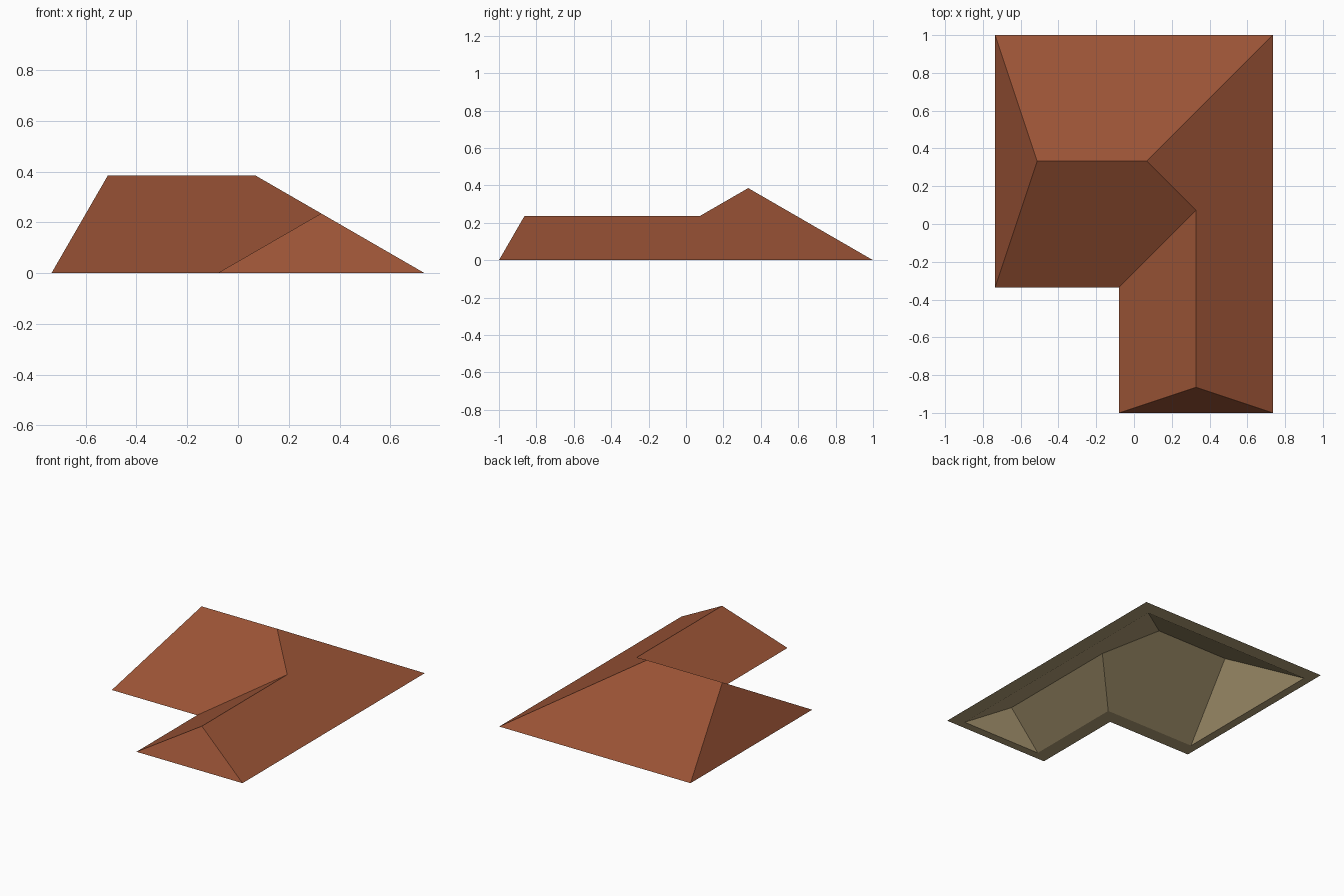
import bpy, math

if "Cube" in bpy.data.objects:
    bpy.data.objects.remove(bpy.data.objects["Cube"])

TAN = math.tan(math.radians(30))
THICK = 0.05


def material(name, rgb):
    m = bpy.data.materials.new(name)
    m.diffuse_color = (*rgb, 1)
    m.use_nodes = True
    m.node_tree.nodes["Principled BSDF"].inputs["Base Color"].default_value = m.diffuse_color
    return m


def make_object(name, verts, faces, mat):
    me = bpy.data.meshes.new(name)
    me.from_pydata(verts, [], faces)
    me.materials.append(mat)
    me.update()
    ob = bpy.data.objects.new(name, me)
    bpy.context.collection.objects.link(ob)
    return ob


def roof_points(t):
    """Eave loop (0-5) and ridge points (6-9) of the L-shaped hip roof,
    with every plane moved inwards by t (30 degree slopes, 60 degree ends)."""
    a, b = t / math.sin(math.radians(30)), t / math.sin(math.radians(60))
    x0, x1, y0, y1 = -0.735 + b, 0.735 - a, -1 + b, 1 - a
    xv, yv = -0.08 + a, -0.335 + a              # inner corner of the L
    yr, xr = (y1 + yv) / 2, (x1 + xv) / 2       # ridge centre lines
    h, k = (y1 - yr) * TAN, (x1 - xr) * TAN     # ridge heights
    eaves = [(x0, y1, 0), (x1, y1, 0), (x1, y0, 0),
             (xv, y0, 0), (xv, yv, 0), (x0, yv, 0)]
    ridge = [(x0 + h * TAN, yr, h), (x1 - (y1 - yr), yr, h),
             (xr, yv + xr - xv, k), (xr, y0 + k * TAN, k)]
    return eaves + ridge


# back, right, front end, inner side, front, left end (facing down)
SLOPES = [(0, 1, 7, 6), (1, 2, 9, 8, 7), (2, 3, 9),
          (3, 4, 8, 9), (4, 5, 6, 7, 8), (5, 0, 6)]

tile = material("roof_tile_red", (0.32, 0.086, 0.036))
tan = material("underside_tan", (0.45, 0.35, 0.185))

# Outer tiled slopes
outer, inner = roof_points(0), roof_points(THICK)
make_object("roof_tiles", outer, [f[::-1] for f in SLOPES], tile)

# Inner lining plus the flat eave rim
rim = [(10 + i, 10 + (i + 1) % 6, (i + 1) % 6, i) for i in range(6)]
make_object("roof_underside", inner + outer[:6], SLOPES + rim, tan)
